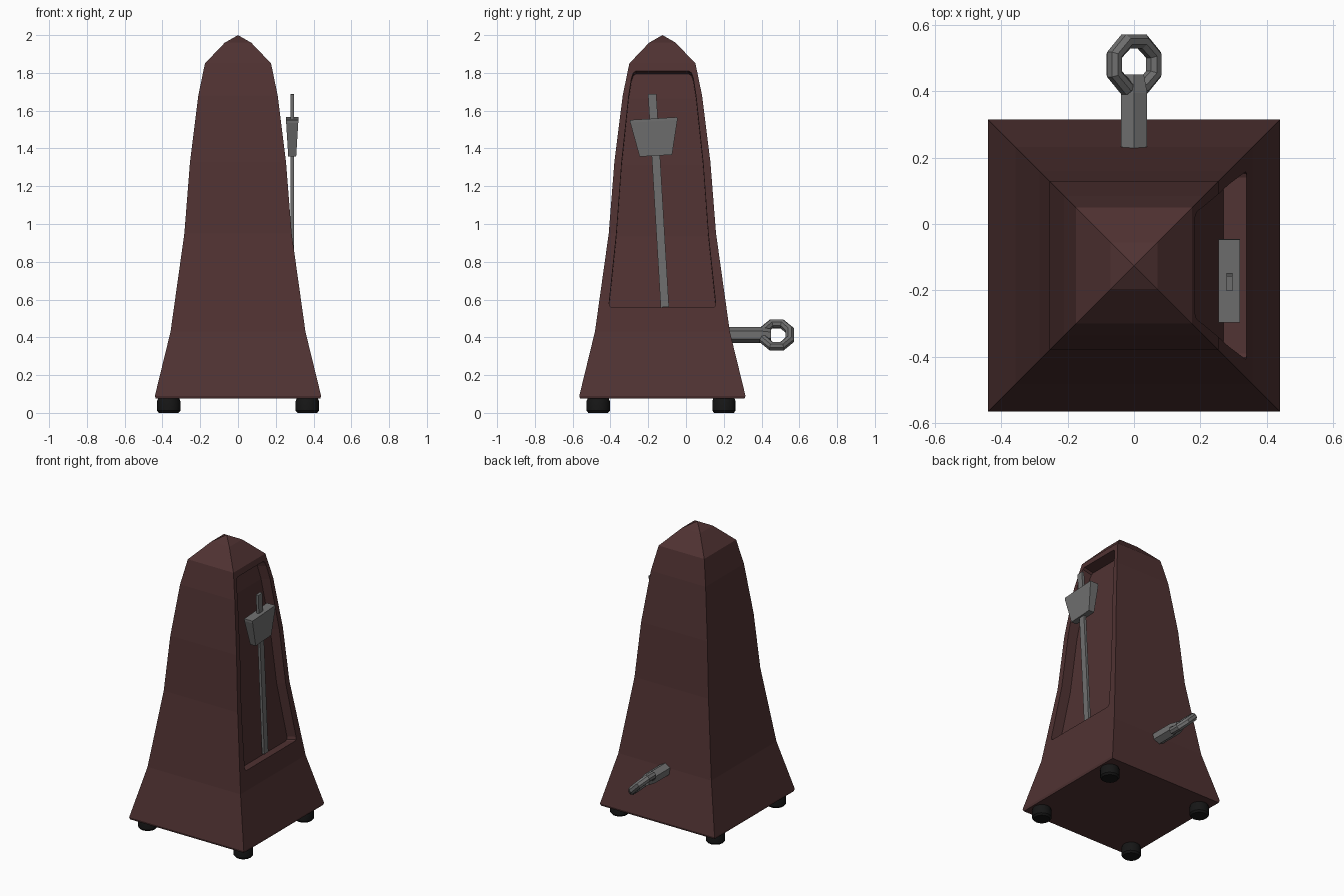
import bpy, bmesh, math
from mathutils import Vector, Matrix

if "Cube" in bpy.data.objects:
    bpy.data.objects.remove(bpy.data.objects["Cube"])

CY = -0.125  # y centre of the case


def mat(name, c):
    m = bpy.data.materials.new(name)
    m.diffuse_color = (*c, 1)
    m.use_nodes = True
    m.node_tree.nodes["Principled BSDF"].inputs["Base Color"].default_value = m.diffuse_color
    return m


wood = mat("dark_wood", (0.08, 0.032, 0.032))
metal = mat("metal", (0.16, 0.16, 0.16))
black = mat("black_rubber", (0.008, 0.008, 0.008))


def loft(name, rings, material, closed=False, apex=None):
    """Join rings of points with quads; cap the ends unless closed."""
    bm = bmesh.new()
    vs = [[bm.verts.new(p) for p in r] for r in rings]
    n = len(vs[0])
    for i in range(len(vs) if closed else len(vs) - 1):
        a, b = vs[i], vs[(i + 1) % len(vs)]
        for j in range(n):
            k = (j + 1) % n
            bm.faces.new((a[j], a[k], b[k], b[j]))
    if not closed:
        bm.faces.new(vs[0])
        if apex:
            t = bm.verts.new(apex)
            for j in range(n):
                bm.faces.new((vs[-1][j], vs[-1][(j + 1) % n], t))
        else:
            bm.faces.new(vs[-1])
    bmesh.ops.recalc_face_normals(bm, faces=bm.faces)
    me = bpy.data.meshes.new(name)
    bm.to_mesh(me)
    bm.free()
    me.materials.append(material)
    ob = bpy.data.objects.new(name, me)
    bpy.context.collection.objects.link(ob)
    return ob


def rect(hx, hy, z, cx=0, cy=0):
    return [(cx + sx * hx, cy + sy * hy, z)
            for sx, sy in ((-1, -1), (1, -1), (1, 1), (-1, 1))]


# Case: square tapering body with a pointed top
profile = [(0.075, 0.435), (0.09, 0.44), (0.43, 0.357), (0.95, 0.284), (1.33, 0.254),
           (1.68, 0.21), (1.85, 0.175), (1.96, 0.07)]


def half(z):
    for (z0, h0), (z1, h1) in zip(profile, profile[1:]):
        if z0 <= z <= z1:
            return h0 + (h1 - h0) * (z - z0) / (z1 - z0)


case = loft("case", [rect(h, h, z, 0, CY) for z, h in profile], wood, apex=(0, CY, 2.0))

# Recess in the right side, following the case outline with rounded corners
rings = []
for z, w in ((0.557, 0.265), (0.563, 0.277), (0.58, 0.282), (0.95, 0.243), (1.33, 0.215),
             (1.68, 0.178), (1.77, 0.164), (1.80, 0.154), (1.81, 0.14)):
    x = half(z)
    rings.append([(x - 0.07, CY - w, z - 0.016), (x - 0.07, CY + w, z - 0.016),
                  (x + 0.1, CY + w, z + 0.023), (x + 0.1, CY - w, z + 0.023)])
cutter = loft("recess_cutter", rings, wood)
cutter.hide_render = True
mod = case.modifiers.new("recess", 'BOOLEAN')
mod.operation = 'DIFFERENCE'
mod.solver = 'EXACT'
mod.object = cutter
bpy.context.view_layer.objects.active = case
bpy.ops.object.modifier_apply(modifier=mod.name)
bpy.data.objects.remove(cutter)

# Pendulum rod and sliding weight, tilted together
tilt = Matrix.Translation((0.287, -0.112, 0.56)) @ Matrix.Rotation(math.radians(3.4), 4, 'X')
rod = loft("pendulum_rod", [rect(0.009, 0.022, 0), rect(0.009, 0.022, 1.13)], metal)
weight = loft("pendulum_weight", [rect(0.021, 0.086, 0.803), rect(0.032, 0.125, 0.985),
                                  rect(0.032, 0.125, 1.0)], metal)
for ob in (rod, weight):
    ob.matrix_world = tilt

# Winding key: hexagonal shaft
KZ = 0.412


def hexagon(y, s):
    return [(s * 0.046 * math.sin(k * math.pi / 3), y, KZ + s * 0.043 * math.cos(k * math.pi / 3))
            for k in range(6)]


loft("key_shaft", [hexagon(0.2, 1), hexagon(0.395, 1), hexagon(0.45, 0.75)], metal)

# Winding key: eight-sided ring handle standing diagonally
u, v = Vector((1, 0, -1)).normalized(), Vector((0, 1, 0))
n = u.cross(v)
centre = Vector((0, 0.48, KZ))
rings = []
for i in range(8):
    a = (i + 0.5) * math.pi / 4
    c, s = math.cos(a), math.sin(a)
    ring = []
    for j in range(8):
        b = (j + 0.5) * math.pi / 4
        r = 0.025 * math.cos(b)
        ring.append(centre + u * c * (0.09 + r) + v * s * (0.075 + r) + n * 0.026 * math.sin(b))
    rings.append(ring)
loft("key_ring", rings, metal, closed=True)

# Feet
for nx, sx in (("left", -1), ("right", 1)):
    for ny, sy in (("front", -1), ("back", 1)):
        rings = [[(sx * 0.367 + r * math.cos(k * math.pi / 8),
                   CY - 0.007 + sy * 0.333 + r * math.sin(k * math.pi / 8), z) for k in range(16)]
                 for z, r in ((0, 0.052), (0.012, 0.062), (0.06, 0.062), (0.08, 0.055))]
        foot = loft(f"{ny}_{nx}_foot", rings, black)
        bpy.ops.object.select_all(action='DESELECT')
        foot.select_set(True)
        bpy.context.view_layer.objects.active = foot
        bpy.ops.object.shade_smooth_by_angle(angle=math.radians(30))
